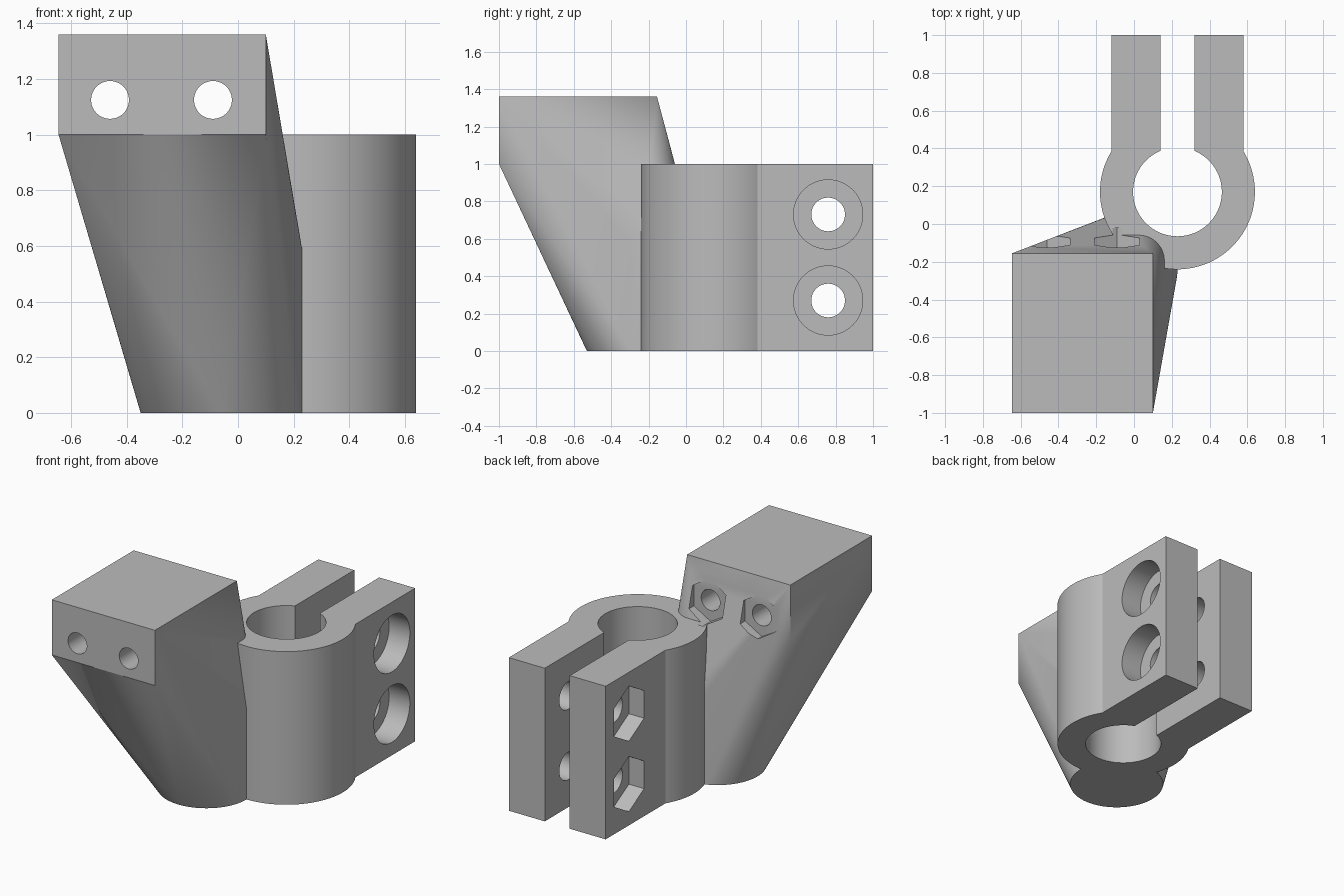
import bpy, bmesh
from math import sin, cos, tau, radians
from mathutils import Vector

if "Cube" in bpy.data.objects:
    bpy.data.objects.remove(bpy.data.objects["Cube"], do_unlink=True)

grey = bpy.data.materials.new("plain grey")
grey.use_nodes = True
colour = (0.5, 0.5, 0.5, 1)
grey.diffuse_color = colour
grey.node_tree.nodes["Principled BSDF"].inputs["Base Color"].default_value = colour


def rod(axis, a, b, radius, start, end, sides=96):
    """Corner points of a prism along an axis; six sides stand point up."""
    points = []
    for t in (start, end):
        for i in range(sides):
            u = a + radius * sin(tau * i / sides)
            v = b + radius * cos(tau * i / sides)
            points.append({"X": (t, u, v), "Y": (u, t, v), "Z": (u, v, t)}[axis])
    return points


def box(xs, ys, zs):
    return [(x, y, z) for x in xs for y in ys for z in zs]


def hull(name, points):
    """Convex solid wrapped around the points."""
    bm = bmesh.new()
    verts = [bm.verts.new(Vector(p)) for p in points]
    bmesh.ops.convex_hull(bm, input=verts)
    bmesh.ops.delete(bm, geom=[v for v in bm.verts if not v.link_faces], context="VERTS")
    bmesh.ops.dissolve_limit(bm, angle_limit=radians(0.1), verts=bm.verts[:], edges=bm.edges[:])
    bmesh.ops.recalc_face_normals(bm, faces=bm.faces[:])
    mesh = bpy.data.meshes.new(name)
    bm.to_mesh(mesh)
    bm.free()
    mesh.materials.append(grey)
    obj = bpy.data.objects.new(name, mesh)
    bpy.context.collection.objects.link(obj)
    return obj


def combine(target, tool, operation):
    mod = target.modifiers.new("combine", "BOOLEAN")
    mod.operation, mod.solver, mod.object = operation, "EXACT", tool
    bpy.context.view_layer.objects.active = target
    bpy.ops.object.modifier_apply(modifier=mod.name)
    bpy.data.objects.remove(tool, do_unlink=True)


# Clamp ring with its arms
cx, cy = 0.23, 0.17
bracket = hull("clamp_bracket", rod("Z", cx, cy, 0.41, 0, 1, 128))
combine(bracket, hull("arms", box((-0.12, 0.58), (cy, 1), (0, 1))), "UNION")

# Mounting block lofted from a round foot
block = hull("mounting_block", rod("Z", -0.06, -0.24, 0.29, 0, 0.59, 128)
             + box((-0.645, 0.10), (-1, -0.155), (1, 1.36)))
combine(bracket, block, "UNION")

# Bore and the slot between the arms
cuts = [rod("Z", cx, cy, 0.235, -0.1, 1.5),
        box((0.14, 0.32), (cy, 1.1), (-0.1, 1.1))]

# Clamp bolts: through hole, round head recess, nut recess
for z in (0.27, 0.73):
    cuts += [rod("X", 0.76, z, 0.09, -0.3, 0.8, 48),
             rod("X", 0.76, z, 0.185, 0.43, 0.8, 64),
             rod("X", 0.76, z, 0.18, -0.3, -0.01, 6)]

# Block bolts: through hole and nut recess in the sloping back
for x in (-0.46, -0.09):
    cuts += [rod("Y", x, 1.125, 0.068, -1.1, -0.05, 48),
             rod("Y", x, 1.125, 0.139, -0.125, -0.02, 6)]

for points in cuts:
    combine(bracket, hull("cutter", points), "DIFFERENCE")

bpy.ops.object.select_all(action="DESELECT")
bracket.select_set(True)
bpy.context.view_layer.objects.active = bracket
bpy.ops.object.shade_smooth_by_angle(angle=radians(25))
